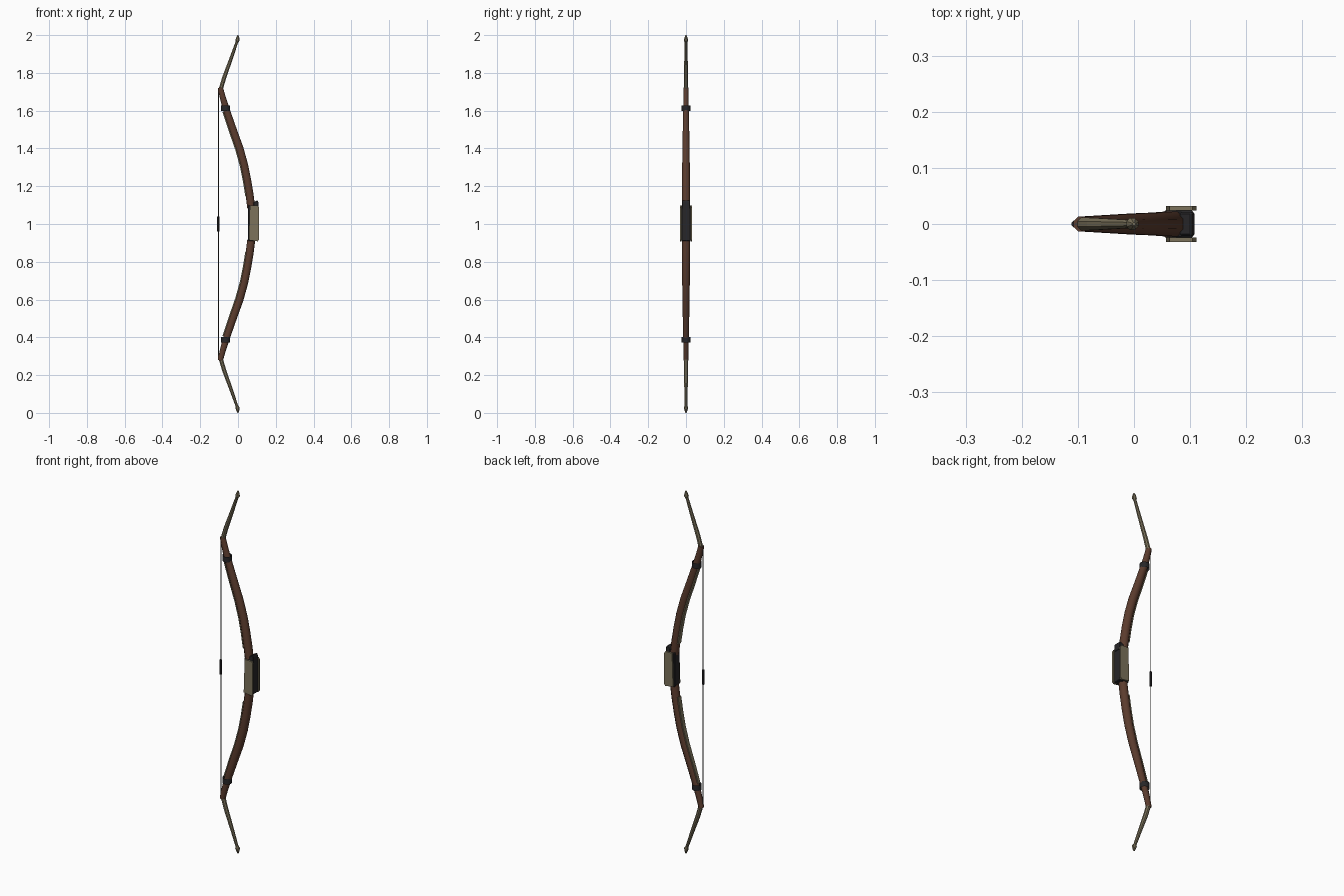
import bpy, bmesh, math
from mathutils import Vector

if "Cube" in bpy.data.objects:
    bpy.data.objects.remove(bpy.data.objects["Cube"])


def material(name, rgb):
    m = bpy.data.materials.new(name)
    m.diffuse_color = (*rgb, 1)
    m.use_nodes = True
    m.node_tree.nodes["Principled BSDF"].inputs["Base Color"].default_value = m.diffuse_color
    return m


WOOD = material("brown wood", (0.105, 0.045, 0.027))
HORN = material("olive horn", (0.20, 0.17, 0.105))
LEATHER = material("black leather", (0.02, 0.019, 0.021))
CORD = material("grey cord", (0.06, 0.055, 0.05))


def finish(name, bm, mat, angle=None):
    bmesh.ops.recalc_face_normals(bm, faces=bm.faces)
    me = bpy.data.meshes.new(name)
    bm.to_mesh(me)
    bm.free()
    me.materials.append(mat)
    ob = bpy.data.objects.new(name, me)
    bpy.context.collection.objects.link(ob)
    if angle:
        bpy.ops.object.select_all(action='DESELECT')
        ob.select_set(True)
        bpy.context.view_layer.objects.active = ob
        bpy.ops.object.shade_smooth_by_angle(angle=math.radians(angle))
    return ob


def sweep(name, stations, mat, sides=8, s=1, offset=0.0, angle=None, caps=True):
    """Skin rings along stations (x, height from middle, half depth, half width)."""
    bm = bmesh.new()
    rings = []
    for i, (x, z, a, b) in enumerate(stations):
        p, q = stations[max(i - 1, 0)], stations[min(i + 1, len(stations) - 1)]
        t = Vector((q[0] - p[0], 0, q[1] - p[1])).normalized()
        n = Vector((t.z, 0, -t.x))
        k = 1 / math.cos(math.pi / sides)
        ring = []
        for j in range(sides):
            w = 2 * math.pi * (j + 0.5) / sides
            c = Vector((x, 0, z)) + n * (offset + a * k * math.cos(w))
            ring.append(bm.verts.new((c.x, b * k * math.sin(w), 1 + s * c.z)))
        rings.append(ring)
    for r0, r1 in zip(rings, rings[1:]):
        for j in range(sides):
            m = (j + 1) % sides
            bm.faces.new((r0[j], r0[m], r1[m], r1[j]))
    if caps:
        bm.faces.new(rings[0])
        bm.faces.new(rings[-1])
    return finish(name, bm, mat, angle)


def plate(name, profile, y0, y1, mat, bevel=0.0):
    """Extrude an x-z profile between two y values."""
    bm = bmesh.new()
    f = bm.faces.new([bm.verts.new((x, y0, z)) for x, z in profile])
    r = bmesh.ops.extrude_face_region(bm, geom=[f])
    for v in r["geom"]:
        if isinstance(v, bmesh.types.BMVert):
            v.co.y = y1
    if bevel:
        bmesh.ops.bevel(bm, geom=bm.edges[:], offset=bevel, segments=1, affect='EDGES')
    return finish(name, bm, mat)


# Limb path: x, height from middle, half depth, half width
LIMB = [(0.070, 0.085, 0.021, 0.022), (0.062, 0.15, 0.021, 0.022),
        (0.049, 0.23, 0.021, 0.021), (0.033, 0.31, 0.021, 0.020),
        (0.008, 0.40, 0.021, 0.019), (-0.027, 0.50, 0.020, 0.017),
        (-0.060, 0.60, 0.018, 0.015), (-0.078, 0.66, 0.016, 0.014),
        (-0.094, 0.722, 0.014, 0.013)]

for s, side in ((1, "upper"), (-1, "lower")):
    sweep(side + "_limb", LIMB, WOOD, 8, s, angle=50)
    # horn strip on the string side of the limb
    strip = [(x, z, 0.003, b * 0.6) for x, z, a, b in LIMB[1:7]]
    sweep(side + "_horn_strip", strip, HORN, 4, s, offset=-0.0205)
    # stiff recurved end and its nock
    sweep(side + "_horn_end", [(-0.094, 0.705, 0.011, 0.012), (-0.073, 0.775, 0.011, 0.011),
                               (-0.037, 0.875, 0.009, 0.009), (-0.003, 0.972, 0.007, 0.007)],
          HORN, 8, s)
    sweep(side + "_nock", [(-0.006, 0.962, 0.007, 0.007), (-0.003, 0.972, 0.011, 0.011),
                           (-0.001, 0.984, 0.009, 0.009), (0.0, 1.0, 0.003, 0.003)],
          HORN, 8, s)
    # loose leather collar
    sweep(side + "_collar", [(-0.066, 0.598, 0.024, 0.024), (-0.066, 0.628, 0.024, 0.024)],
          LEATHER, 20, s, angle=40, caps=False)

# Grip core, side plates and arrow rest
plate("grip_core", [(0.053, 0.91), (0.106, 0.91), (0.106, 1.095), (0.053, 1.10)],
      -0.024, 0.024, LEATHER, 0.003)
for y, side in ((-1, "front"), (1, "back")):
    plate(side + "_grip_plate", [(0.057, 0.915), (0.104, 0.908), (0.111, 0.916), (0.111, 1.088),
                                 (0.104, 1.098), (0.063, 1.098)],
          y * 0.024, y * 0.032, HORN)
plate("arrow_rest", [(0.082, 1.08), (0.108, 1.08), (0.108, 1.118), (0.102, 1.126), (0.082, 1.115)],
      -0.021, 0.021, LEATHER, 0.003)

# String and its centre wrapping
sweep("string", [(-0.103, -0.72, 0.002, 0.002), (-0.103, 0.72, 0.002, 0.002)], CORD, 8)
sweep("string_wrapping", [(-0.105, -0.04, 0.006, 0.006), (-0.105, 0.04, 0.006, 0.006)],
      LEATHER, 8)
